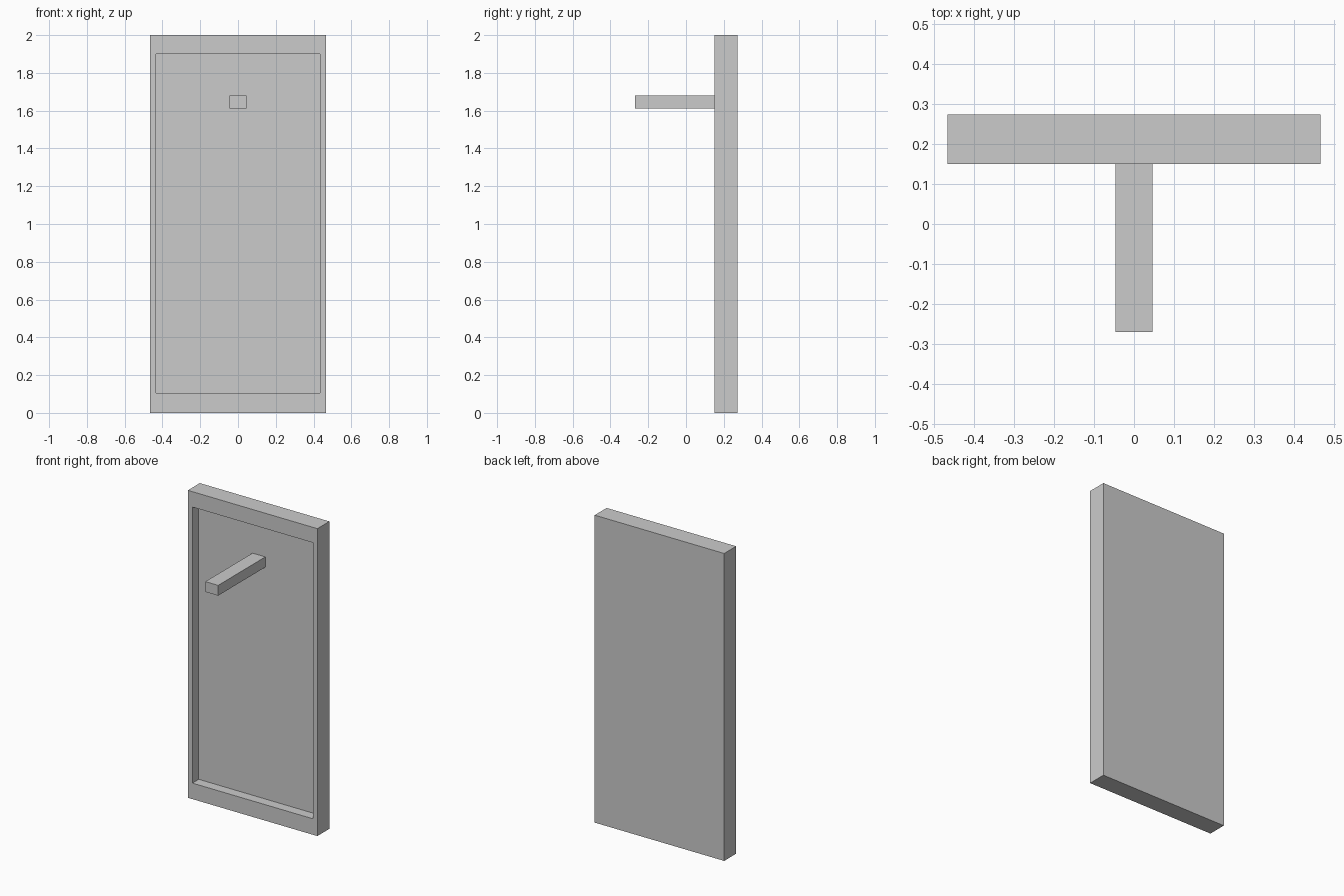
import bpy, bmesh
from mathutils import Vector

if "Cube" in bpy.data.objects:
    bpy.data.objects.remove(bpy.data.objects["Cube"])


def box(bm, lo, hi):
    lo, hi = Vector(lo), Vector(hi)
    verts = bmesh.ops.create_cube(bm, size=1)["verts"]
    for v in verts:
        v.co = Vector(((lo[i] + hi[i]) / 2 + v.co[i] * (hi[i] - lo[i]) for i in range(3)))


def finish(bm, name):
    bmesh.ops.recalc_face_normals(bm, faces=bm.faces[:])
    mesh = bpy.data.meshes.new(name)
    bm.to_mesh(mesh)
    bm.free()
    bpy.context.collection.objects.link(bpy.data.objects.new(name, mesh))


FRONT, BACK = 0.15, 0.273
FLOOR = 0.215

# Upright panel with a recessed front
bm = bmesh.new()
box(bm, (-0.466, FRONT, 0), (0.466, BACK, 2))
bm.normal_update()
front = min(bm.faces, key=lambda f: f.calc_center_median().y)
bmesh.ops.inset_region(bm, faces=[front], thickness=0.046)
for v in front.verts:
    v.co.z = 0.104 if v.co.z < 1 else 1.9
recess = bmesh.ops.extrude_discrete_faces(bm, faces=[front])["faces"][0]
for v in recess.verts:
    v.co.y = FLOOR
finish(bm, "recessed_panel")

# Peg projecting from the recess floor
bm = bmesh.new()
box(bm, (-0.046, -0.27, 1.612), (0.046, FLOOR, 1.679))
finish(bm, "peg")
